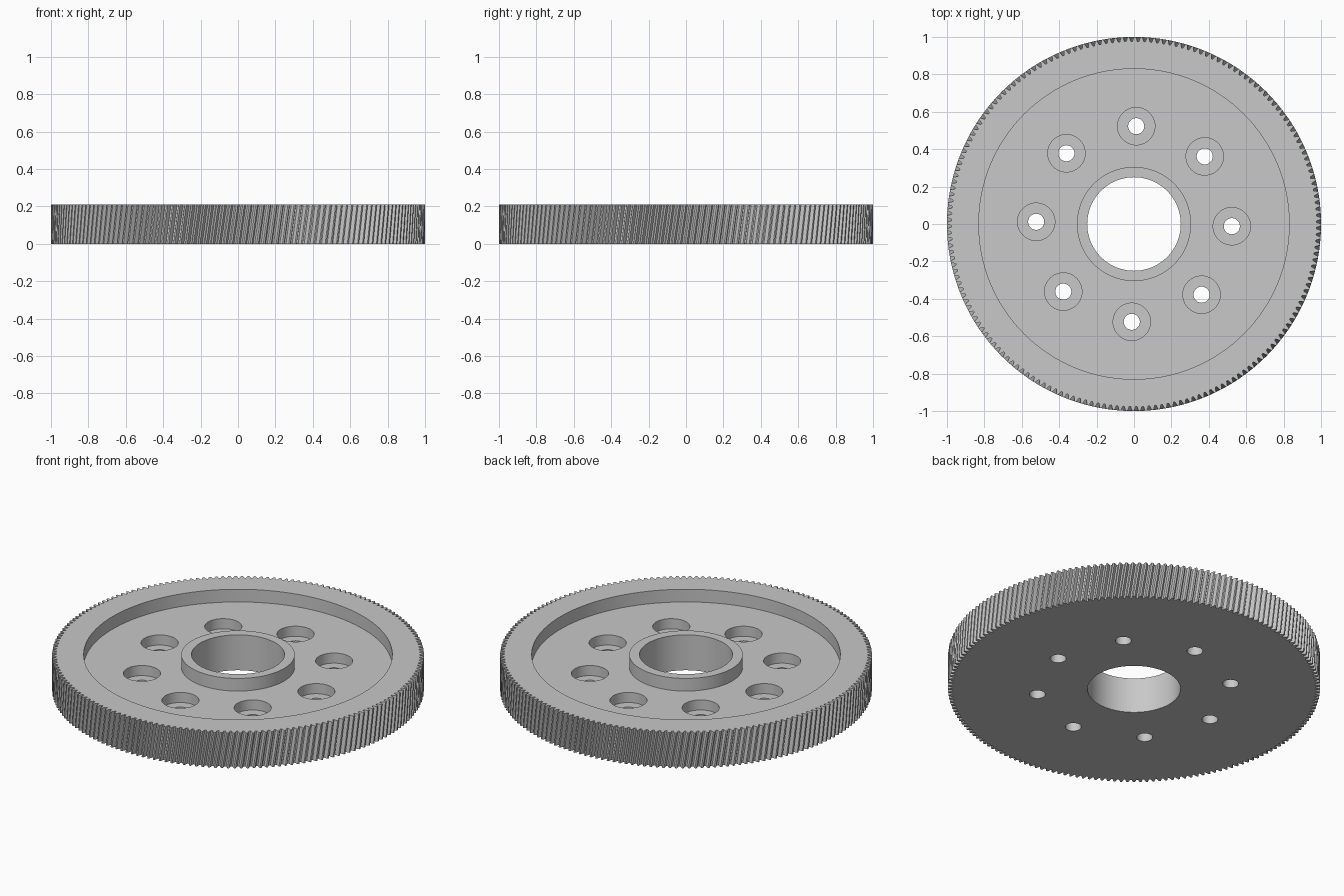
import bpy, bmesh
from math import pi, cos, sin, radians

old = bpy.data.objects.get("Cube")
if old:
    bpy.data.objects.remove(old, do_unlink=True)

HEIGHT, FLOOR = 0.21, 0.135
TEETH, TWIST = 180, 0.03
ROOT, PITCH, TIP = 0.976, 0.989, 1.0

steel = bpy.data.materials.new("Grey steel")
steel.use_nodes = True
grey = (0.58, 0.58, 0.58, 1)
steel.diffuse_color = grey
steel.node_tree.nodes["Principled BSDF"].inputs["Base Color"].default_value = grey


def finish(bm, name):
    bmesh.ops.recalc_face_normals(bm, faces=bm.faces)
    mesh = bpy.data.meshes.new(name)
    bm.to_mesh(mesh)
    bm.free()
    mesh.materials.append(steel)
    obj = bpy.data.objects.new(name, mesh)
    bpy.context.collection.objects.link(obj)
    return obj


def skin(bm, loops, closed=False):
    """Join rings of vertices with quads, capping the ends unless closed."""
    n = len(loops[0])
    pairs = list(zip(loops, loops[1:] + loops[:1]))
    for a, b in pairs if closed else pairs[:-1]:
        for i in range(n):
            j = (i + 1) % n
            bm.faces.new((a[i], a[j], b[j], b[i]))
    if not closed:
        bm.faces.new(loops[0])
        bm.faces.new(loops[-1])


def lathe(bm, profile, x=0, y=0, steps=96, closed=False):
    """Turn a (radius, z) profile about a vertical axis."""
    loops = [[bm.verts.new((x + r * cos(2 * pi * i / steps),
                            y + r * sin(2 * pi * i / steps), z))
              for i in range(steps)] for r, z in profile]
    skin(bm, loops, closed)


# Helical toothed disc
tooth = [(-0.38, ROOT), (-0.25, PITCH), (-0.12, TIP),
         (0.12, TIP), (0.25, PITCH), (0.38, ROOT)]
bm = bmesh.new()
layers = []
for k in range(4):
    t = k / 3
    layers.append([bm.verts.new((r * cos(a), r * sin(a), HEIGHT * t))
                   for n in range(TEETH) for f, r in tooth
                   for a in [2 * pi * (n + f) / TEETH + TWIST * t]])
skin(bm, layers)
gear = finish(bm, "helical_gear")

# Cutters: central bore, ring recess around the hub, counterbored bolt holes
bm = bmesh.new()
lathe(bm, [(0.25, -0.1), (0.25, 0.4)])
bore = finish(bm, "bore_cutter")

bm = bmesh.new()
lathe(bm, [(0.305, FLOOR), (0.83, FLOOR), (0.83, 0.4), (0.305, 0.4)],
      steps=128, closed=True)
recess = finish(bm, "recess_cutter")

bm = bmesh.new()
for i in range(8):
    a = radians(45 * i - 1.3)
    lathe(bm, [(0.043, -0.1), (0.043, 0.075), (0.1, 0.075), (0.1, 0.4)],
          0.523 * cos(a), 0.523 * sin(a), steps=48)
bolts = finish(bm, "bolt_hole_cutter")

bpy.ops.object.select_all(action='DESELECT')
bpy.context.view_layer.objects.active = gear
gear.select_set(True)
for cutter in (bore, recess, bolts):
    cutter.hide_render = True
    mod = gear.modifiers.new(cutter.name, 'BOOLEAN')
    mod.operation = 'DIFFERENCE'
    mod.solver = 'EXACT'
    mod.object = cutter
    bpy.ops.object.modifier_apply(modifier=mod.name)
    bpy.data.objects.remove(cutter, do_unlink=True)

# Round bores, crisp teeth and rims
bpy.ops.object.shade_smooth_by_angle(angle=radians(25))
